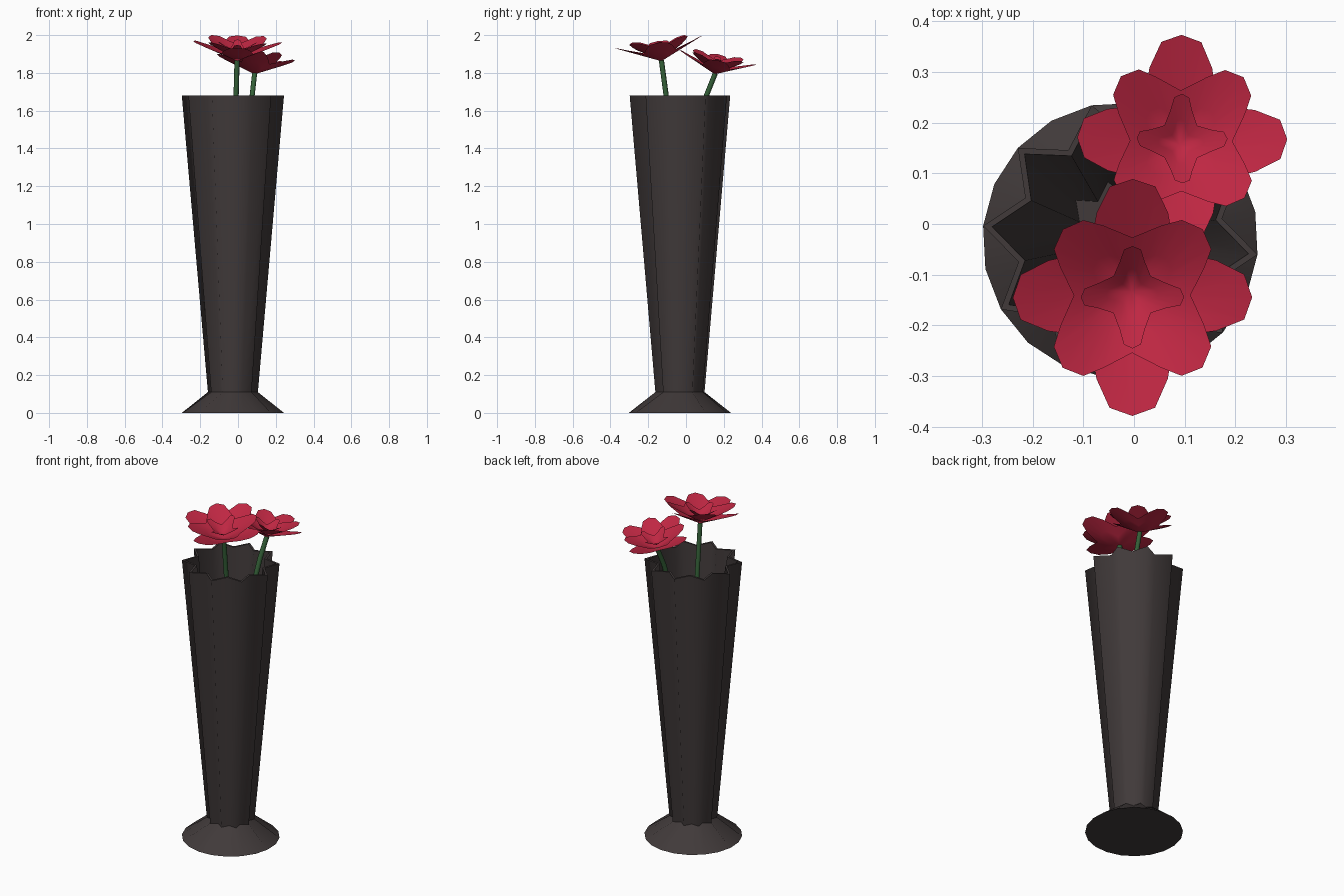
import bpy, bmesh, math
from mathutils import Vector, Matrix

if "Cube" in bpy.data.objects:
    bpy.data.objects.remove(bpy.data.objects["Cube"])


def material(name, rgb):
    m = bpy.data.materials.new(name)
    m.diffuse_color = (*rgb, 1)
    m.use_nodes = True
    m.node_tree.nodes["Principled BSDF"].inputs["Base Color"].default_value = m.diffuse_color
    return m


CHARCOAL = material("charcoal", (0.052, 0.042, 0.042))
CRIMSON = material("crimson", (0.52, 0.02, 0.055))
GREEN = material("stem green", (0.035, 0.12, 0.04))


def add_object(name, bm, mat):
    me = bpy.data.meshes.new(name)
    for f in bm.faces:
        f.smooth = True
    bm.to_mesh(me)
    bm.free()
    me.materials.append(mat)
    ob = bpy.data.objects.new(name, me)
    bpy.context.collection.objects.link(ob)
    return ob


# Vase: rings of 20 points, star shaped with ten flutes except the round foot
CX, CY = -0.027, -0.032
SIDES = 20


def vase_ring(bm, z, tip, valley):
    ring = []
    for i in range(SIDES):
        a = math.radians(174 + 360 / SIDES * i)
        r = valley if i % 2 else tip
        ring.append(bm.verts.new((CX + r * math.cos(a), CY + r * math.sin(a), z)))
    return ring


def build_vase():
    bm = bmesh.new()
    profile = [(0, 0.272, 0.272), (0.11, 0.133, 0.100), (1.68, 0.272, 0.205),
               (1.68, 0.254, 0.192), (0.12, 0.118, 0.088)]
    rings = [vase_ring(bm, *p) for p in profile]
    for a, b in zip(rings, rings[1:]):
        for i in range(SIDES):
            j = (i + 1) % SIDES
            bm.faces.new((a[i], a[j], b[j], b[i]))
    bm.faces.new(rings[0][::-1])
    bm.faces.new(rings[-1])
    # crisp horizontal edges, soft shading across the flutes
    for ring in rings:
        for i in range(SIDES):
            bm.edges.get((ring[i], ring[(i + 1) % SIDES])).smooth = False
    add_object("vase", bm, CHARCOAL)


# Flower: three cupped layers of four petals each
# outline per quarter: (angle, radius); height = base + slope * radius
WIDE = [(-45, 0.120), (-23, 0.180), (-11.5, 0.225), (0, 0.236), (11.5, 0.225), (23, 0.180)]
MIDDLE = [(-45, 0.115), (-23, 0.153), (-13, 0.183), (0, 0.195), (13, 0.183), (23, 0.153)]
SMALL = [(-45, 0.052), (-20, 0.072), (-10, 0.096), (0, 0.102), (10, 0.096), (20, 0.072)]
LAYERS = [("outer_petals", WIDE, 0, 0.0, 0.44),
          ("middle_petals", MIDDLE, 45, 0.008, 0.56),
          ("inner_petals", SMALL, 0, 0.025, 0.75)]


def build_flower(tag, base, axis, scale):
    turn = Vector((0, 0, 1)).rotation_difference(Vector(axis)).to_matrix().to_4x4()
    place = Matrix.Translation(base) @ turn @ Matrix.Scale(scale, 4)
    for name, outline, twist, h0, slope in LAYERS:
        bm = bmesh.new()
        centre = bm.verts.new((0, 0, h0))
        inner, outer = [], []
        for q in range(4):
            for ang, r in outline:
                a = math.radians(ang + twist + 90 * q)
                for ring, k in ((inner, 0.5), (outer, 1.0)):
                    ring.append(bm.verts.new((k * r * math.cos(a), k * r * math.sin(a),
                                              h0 + slope * k * r)))
        n = len(outer)
        for i in range(n):
            j = (i + 1) % n
            bm.faces.new((centre, inner[i], inner[j]))
            bm.faces.new((inner[i], outer[i], outer[j], inner[j]))
        bm.transform(place)
        add_object(f"{tag}_{name}", bm, CRIMSON)


# Stem: a round tube along a few points
def build_stem(name, points):
    cu = bpy.data.curves.new(name, 'CURVE')
    cu.dimensions = '3D'
    cu.bevel_depth = 0.014
    cu.bevel_resolution = 2
    cu.use_fill_caps = True
    sp = cu.splines.new('POLY')
    sp.points.add(len(points) - 1)
    for p, co in zip(sp.points, points):
        p.co = (*co, 1)
    cu.materials.append(GREEN)
    ob = bpy.data.objects.new(name, cu)
    bpy.context.collection.objects.link(ob)


build_vase()
build_flower("front_flower", (-0.005, -0.130, 1.862), (0.02, -0.145, 1), 1.0)
build_flower("back_flower", (0.088, 0.152, 1.793), (0.08, 0.19, 1), 0.88)
build_stem("front_stem", [(-0.005, -0.130, 1.866), (-0.01, -0.105, 1.68),
                          (-0.015, -0.05, 1.2), (-0.02, -0.03, 0.5)])
build_stem("back_stem", [(0.088, 0.155, 1.797), (0.075, 0.108, 1.68),
                         (0.04, 0.02, 1.35), (0.0, -0.03, 0.8)])
